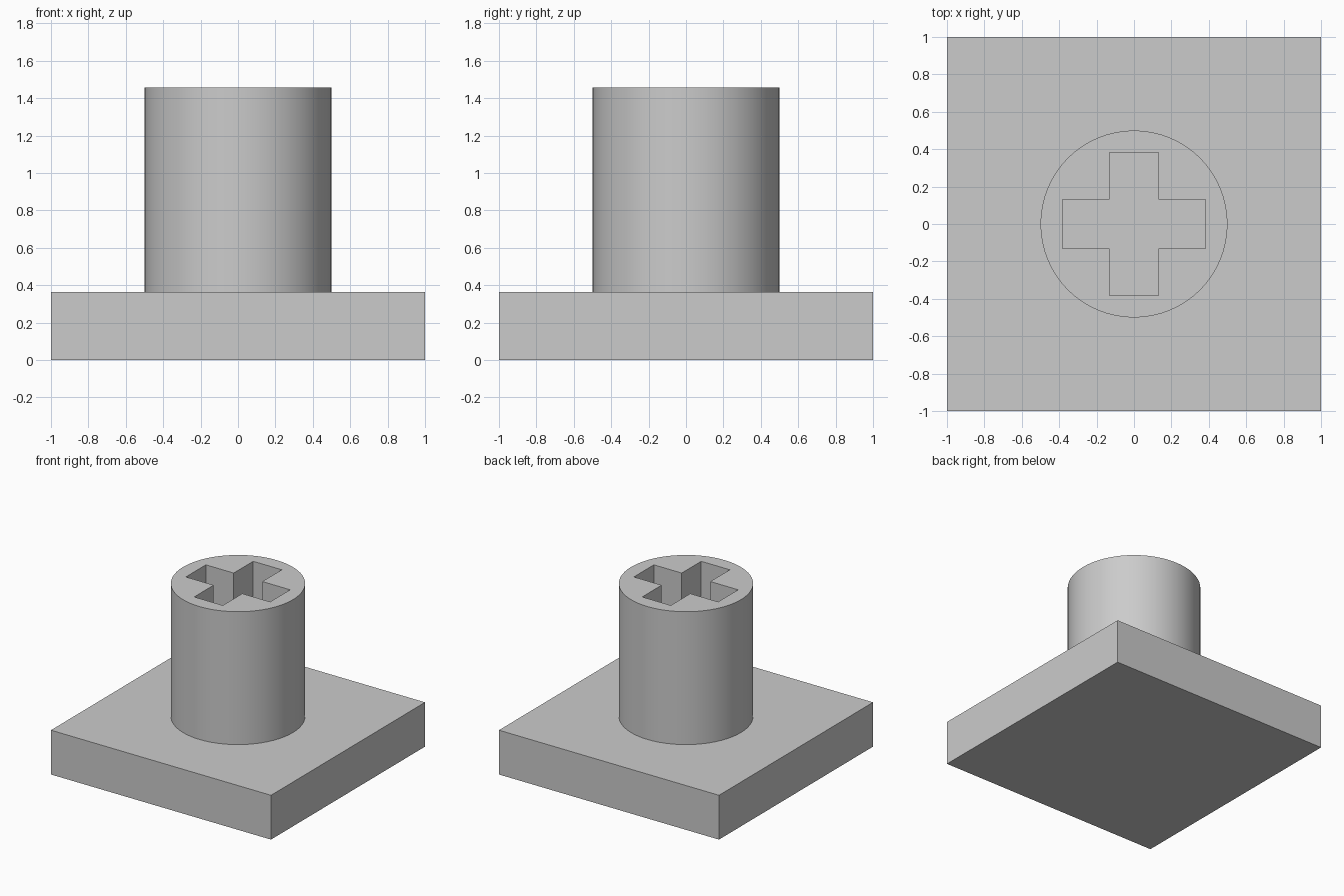
import bpy, bmesh, math
from mathutils import Vector, Matrix

if "Cube" in bpy.data.objects:
    bpy.data.objects.remove(bpy.data.objects["Cube"], do_unlink=True)

BASE_TOP, STEM_TOP = 0.364, 1.456
STEM_RADIUS, SIDES = 0.5, 64
SLOT_HALF_WIDTH, SLOT_REACH = 0.13, 0.383

grey = bpy.data.materials.new("light grey")
grey.use_nodes = True
colour = (0.6, 0.6, 0.6, 1)
grey.diffuse_color = colour
grey.node_tree.nodes["Principled BSDF"].inputs["Base Color"].default_value = colour


def prism(name, outline, bottom, top):
    """Extrude a flat outline between two heights."""
    bm = bmesh.new()
    face = bm.faces.new([bm.verts.new((p.x, p.y, bottom)) for p in outline])
    grown = bmesh.ops.extrude_face_region(bm, geom=[face], use_keep_orig=True)
    verts = [v for v in grown["geom"] if isinstance(v, bmesh.types.BMVert)]
    bmesh.ops.translate(bm, verts=verts, vec=(0, 0, top - bottom))
    bmesh.ops.recalc_face_normals(bm, faces=bm.faces)
    mesh = bpy.data.meshes.new(name)
    bm.to_mesh(mesh)
    bm.free()
    mesh.materials.append(grey)
    obj = bpy.data.objects.new(name, mesh)
    bpy.context.collection.objects.link(obj)
    return obj


def around(points, turns):
    """Repeat points in equal turns about the z axis."""
    return [Matrix.Rotation(math.tau * i / turns, 3, "Z") @ Vector(p)
            for i in range(turns) for p in points]


# Square base plate
prism("base_plate", around([(1, 1, 0)], 4), 0, BASE_TOP)

# Round stem
stem = prism("stem", around([(STEM_RADIUS, 0, 0)], SIDES), BASE_TOP, STEM_TOP)

# Cross-shaped socket cut down through the stem to the plate
w, r = SLOT_HALF_WIDTH, SLOT_REACH
cutter = prism("socket_cutter", around([(r, -w, 0), (r, w, 0), (w, w, 0)], 4),
               BASE_TOP - 0.1, STEM_TOP + 0.1)
cut = stem.modifiers.new("socket", "BOOLEAN")
cut.operation = "DIFFERENCE"
cut.solver = "EXACT"
cut.object = cutter
bpy.ops.object.select_all(action="DESELECT")
stem.select_set(True)
bpy.context.view_layer.objects.active = stem
bpy.ops.object.modifier_apply(modifier=cut.name)
bpy.data.objects.remove(cutter, do_unlink=True)

# Smooth the round wall, keep rims and socket corners sharp
bpy.ops.object.shade_smooth_by_angle(angle=math.radians(30))
